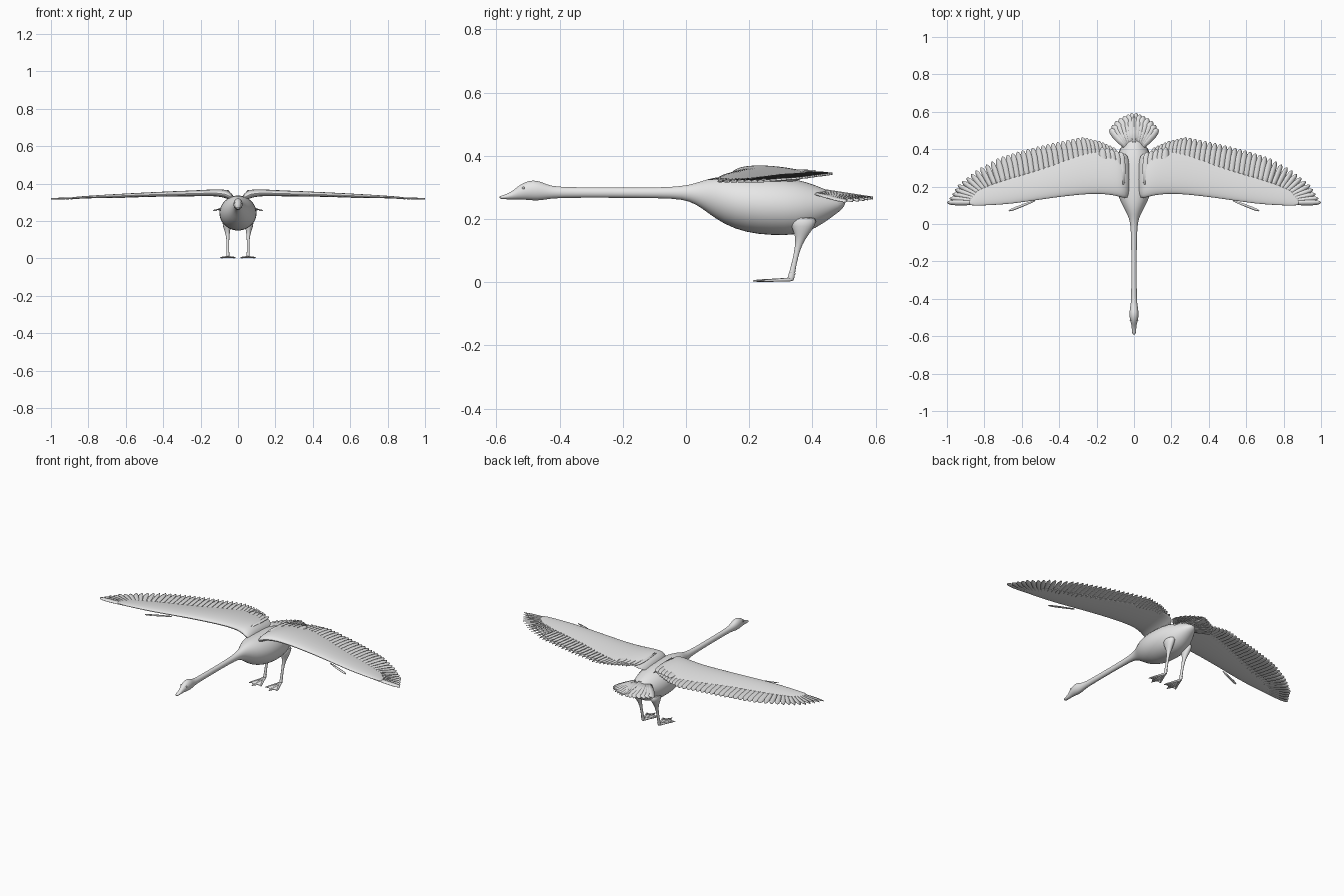
import bpy, bmesh, math
from mathutils import Vector

cube = bpy.data.objects.get("Cube")
if cube:
    bpy.data.objects.remove(cube, do_unlink=True)

grey = bpy.data.materials.new("plain_grey")
grey.use_nodes = True
grey.diffuse_color = (0.8, 0.8, 0.8, 1)
grey.node_tree.nodes["Principled BSDF"].inputs["Base Color"].default_value = (0.8, 0.8, 0.8, 1)


def finish(name, bm, mirror=False, subdivide=0, thickness=0):
    """Turn a bmesh into a smooth grey object with its modifiers."""
    bmesh.ops.recalc_face_normals(bm, faces=bm.faces)
    mesh = bpy.data.meshes.new(name)
    bm.to_mesh(mesh)
    bm.free()
    mesh.materials.append(grey)
    obj = bpy.data.objects.new(name, mesh)
    bpy.context.collection.objects.link(obj)
    bpy.ops.object.select_all(action='DESELECT')
    obj.select_set(True)
    bpy.context.view_layer.objects.active = obj
    bpy.ops.object.shade_smooth_by_angle(angle=math.radians(60))
    if mirror:
        obj.modifiers.new("mirror", 'MIRROR')
    if thickness:
        solid = obj.modifiers.new("thickness", 'SOLIDIFY')
        solid.thickness = thickness
        solid.offset = 0
    if subdivide:
        sub = obj.modifiers.new("smooth", 'SUBSURF')
        sub.levels = sub.render_levels = subdivide
    return obj


def loft(bm, rings):
    """Skin a list of closed rings and cap both ends."""
    loops = [[bm.verts.new(p) for p in ring] for ring in rings]
    n = len(loops[0])
    for a, b in zip(loops, loops[1:]):
        for i in range(n):
            j = (i + 1) % n
            bm.faces.new((a[i], a[j], b[j], b[i]))
    bm.faces.new(loops[0])
    bm.faces.new(loops[-1])


def circle(n):
    return [(math.cos(2 * math.pi * i / n), math.sin(2 * math.pi * i / n)) for i in range(n)]


def along(points, t):
    """Point at fraction t (by index) of a polyline."""
    f = t * (len(points) - 1)
    i = min(int(f), len(points) - 2)
    return Vector(points[i]).lerp(Vector(points[i + 1]), f - i)


def feather(bm, root, tip, width, roll=0.002):
    """Flat blade with a raised quill and a rounded tip."""
    root, tip = Vector(root), Vector(tip)
    d = tip - root
    side = Vector((-d.y, d.x, 0)).normalized() * width / 2
    rows = []
    for s, w in ((0, .5), (.45, .95), (.75, 1), (.9, .8), (.97, .45), (1, .1)):
        c = root + d * s
        rows.append([bm.verts.new(c + side * w + Vector((0, 0, roll))),
                     bm.verts.new(c + Vector((0, 0, .0015))),
                     bm.verts.new(c - side * w - Vector((0, 0, roll)))])
    for a, b in zip(rows, rows[1:]):
        for i in (0, 1):
            bm.faces.new((a[i], a[i + 1], b[i + 1], b[i]))


# Beak, head, neck and body: y, bottom, top, half width
profile = [
    (-.592, .264, .272, .007), (-.575, .262, .276, .012), (-.55, .262, .287, .012),
    (-.53, .262, .306, .017), (-.50, .26, .322, .024), (-.47, .257, .323, .025),
    (-.44, .262, .309, .020), (-.41, .267, .300, .015), (-.25, .267, .300, .014),
    (-.08, .266, .299, .015), (-.01, .262, .304, .019), (.03, .248, .313, .026),
    (.07, .218, .328, .045), (.12, .182, .337, .075), (.19, .155, .338, .098),
    (.27, .147, .336, .103), (.35, .147, .328, .094), (.41, .168, .308, .07),
    (.46, .204, .286, .046), (.505, .238, .258, .018)]
bm = bmesh.new()
loft(bm, [[(c * w, y, (lo + hi) / 2 + s * (hi - lo) / 2) for c, s in circle(20)]
          for y, lo, hi, w in profile])
finish("body_neck_and_head", bm, subdivide=1)

# Eyes
bm = bmesh.new()
bmesh.ops.create_uvsphere(bm, u_segments=12, v_segments=8, radius=.004)
bmesh.ops.translate(bm, verts=bm.verts, vec=(.0195, -.515, .298))
finish("eyes", bm, mirror=True)

# Wing arms: x, leading y, trailing y, height, half thickness
stations = [
    (.02, .14, .35, .312, .02), (.05, .135, .385, .338, .026), (.09, .148, .387, .347, .022),
    (.14, .157, .388, .349, .019), (.22, .162, .39, .346, .017), (.35, .15, .348, .343, .015),
    (.5, .13, .29, .339, .012), (.65, .107, .248, .333, .010), (.78, .099, .207, .328, .007),
    (.85, .098, .172, .325, .005), (.885, .1, .135, .323, .003)]
bm = bmesh.new()
rings = []
for x, lead, trail, z, thick in stations:
    ring = []
    for c, s in circle(20):
        u = (1 - c) / 2
        bulge = 2.6 * math.sqrt(u) * (1 - u) * thick + .0015
        ring.append((x, lead + (trail - lead) * u, z + math.copysign(bulge, s) * (1 if s > 0 else .75)))
    rings.append(ring)
loft(bm, rings)
finish("wings", bm, mirror=True, subdivide=1)


def wing_height(x):
    for a, b in zip(stations, stations[1:]):
        if x <= b[0]:
            return a[3] + (b[3] - a[3]) * max(0, (x - a[0]) / (b[0] - a[0]))
    return .321


# Flight feathers fanned along the trailing edge
roots = [(.10, .27), (.17, .28), (.25, .27), (.36, .25), (.47, .22), (.58, .19),
         (.68, .17), (.76, .15), (.80, .13), (.82, .112)]
tips = [(.11, .41), (.19, .445), (.28, .465), (.39, .442), (.50, .418), (.61, .39),
        (.72, .355), (.84, .29), (.94, .21), (1.0, .115)]
bm = bmesh.new()
count = 38
for i in range(count):
    r, t = along(roots, i / (count - 1)), along(tips, i / (count - 1))
    feather(bm, (r.x, r.y, wing_height(r.x) - .001), (t.x, t.y, wing_height(t.x) - .002),
            .034 if i < 26 else .028, .003)
finish("flight_feathers", bm, mirror=True, thickness=.002)

# Shoulder feathers lying over the wing roots
bm = bmesh.new()
for i in range(5):
    x = .06 + .025 * i
    feather(bm, (x, .21, .362 - .001 * i), (x + .01, .385 + .006 * i, .352), .04)
finish("shoulder_feathers", bm, mirror=True, thickness=.002)

# Small thumb feather on each leading edge
bm = bmesh.new()
feather(bm, (.53, .125, .329), (.67, .07, .324), .014, .001)
finish("thumb_feathers", bm, mirror=True, thickness=.002)

# Tail fan
tail_tips = [(.128, .508, .256), (.108, .54, .258), (.075, .565, .261), (.04, .582, .264), (.012, .592, .266)]
bm = bmesh.new()
for i in range(7):
    tip = along(tail_tips, i / 6)
    feather(bm, (tip.x * .3, .405, .296 - tip.x * .1), tip, .04, .003)
finish("tail_feathers", bm, mirror=True, thickness=.003)

# Legs: x, y, z, half width, half depth
leg = [(.06, .372, .21, .026, .05), (.06, .37, .175, .023, .038), (.057, .366, .148, .016, .021),
       (.055, .357, .12, .009, .011), (.054, .347, .08, .007, .008), (.054, .337, .035, .007, .009),
       (.054, .332, .014, .009, .012), (.054, .33, .002, .008, .010)]
bm = bmesh.new()
loft(bm, [[(x + c * w, y + s * d, z) for c, s in circle(12)] for x, y, z, w, d in leg])
finish("legs", bm, mirror=True, subdivide=1)

# Toes, with a short hind toe
heel = Vector((.054, .33, .008))
toe_tips = [Vector((.014, .238, .004)), Vector((.056, .212, .004)), Vector((.094, .238, .004))]
bm = bmesh.new()
for tip, start in [(t, heel) for t in toe_tips] + [(Vector((.054, .347, .026)), Vector((.054, .332, .03)))]:
    d = tip - start
    side = Vector((-d.y, d.x, 0)).normalized()
    loft(bm, [[start + d * f + side * (c * r) + Vector((0, 0, s * r * .8)) for c, s in circle(8)]
              for f, r in ((0, .008), (.4, .006), (.85, .005), (1, .002))])
finish("toes", bm, mirror=True)

# Webs between the toes
bm = bmesh.new()
h = bm.verts.new(heel)
a, b, c = [bm.verts.new(heel.lerp(t, .94)) for t in toe_tips]
for p, q in ((a, b), (b, c)):
    dip = bm.verts.new(heel.lerp((p.co + q.co) / 2, .88))
    bm.faces.new((h, p, dip))
    bm.faces.new((h, dip, q))
finish("foot_webs", bm, mirror=True, thickness=.004)
